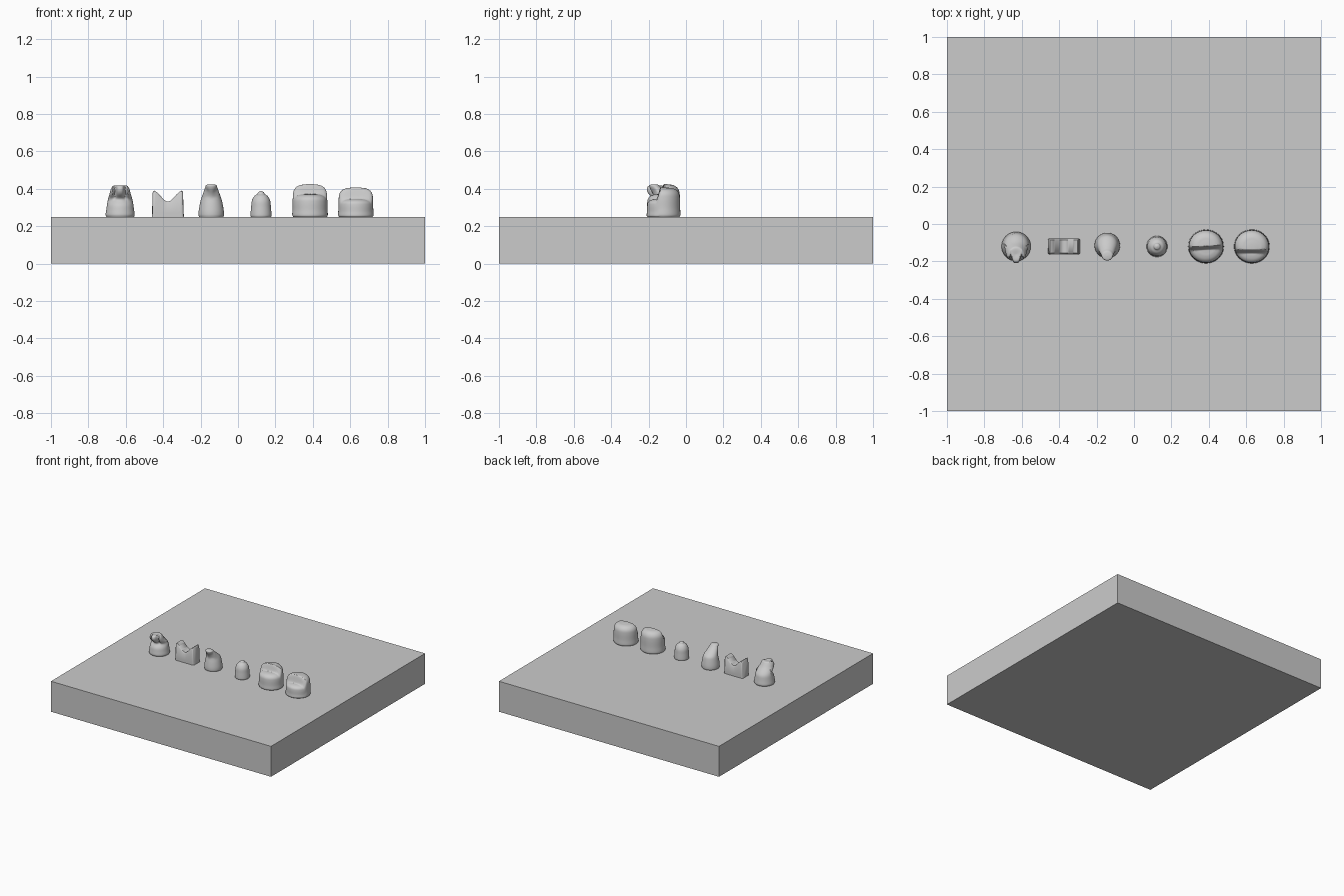
import bpy, bmesh, math

if "Cube" in bpy.data.objects:
    bpy.data.objects.remove(bpy.data.objects["Cube"])

BASE = 0.25
ROW_Y = -0.12


def smooth(a, b, t):
    t = max(0.0, min(1.0, (t - a) / (b - a)))
    return t * t * (3 - 2 * t)


def curve(pts, steps=6):
    # Catmull-Rom through (radius, height) points
    out = []
    p = [pts[0]] + pts + [pts[-1]]
    for i in range(1, len(p) - 2):
        for s in range(steps):
            t = s / steps
            out.append(tuple(0.5 * (2 * b + (c - a) * t + (2 * a - 5 * b + 4 * c - d) * t * t
                                    + (3 * b - a - 3 * c + d) * t ** 3)
                             for a, b, c, d in zip(p[i - 1], p[i], p[i + 1], p[i + 2])))
    return out + [pts[-1]]


def loft(name, x, y, profile, deform, sides=56):
    bm = bmesh.new()
    rings = []
    for r, z in curve(profile):
        ring = []
        for i in range(sides):
            a = 2 * math.pi * i / sides
            px, py, pz = deform(r * math.cos(a), r * math.sin(a), z)
            ring.append(bm.verts.new((x + px, y + py, BASE + pz)))
        rings.append(ring)
    for lo, hi in zip(rings, rings[1:]):
        for i in range(sides):
            j = (i + 1) % sides
            bm.faces.new((lo[i], lo[j], hi[j], hi[i]))
    bm.faces.new(rings[-1])
    bm.faces.new(rings[0][::-1])
    finish(name, bm, 50)


def finish(name, bm, angle):
    bmesh.ops.recalc_face_normals(bm, faces=bm.faces)
    mesh = bpy.data.meshes.new(name)
    bm.to_mesh(mesh)
    bm.free()
    ob = bpy.data.objects.new(name, mesh)
    bpy.context.collection.objects.link(ob)
    bpy.ops.object.select_all(action='DESELECT')
    ob.select_set(True)
    bpy.context.view_layer.objects.active = ob
    bpy.ops.object.shade_smooth_by_angle(angle=math.radians(angle))


# Square slab
bpy.ops.mesh.primitive_cube_add(size=1, location=(0, 0, BASE / 2))
slab = bpy.context.object
slab.name = "base_slab"
slab.scale = (2, 2, BASE)


# Broad claw with a three-lobed front lip
def lobed(x, y, z):
    k = smooth(0.07, 0.16, z)
    y -= 0.042 * k
    if y < 0:
        groove = math.exp(-((abs(x) - 0.028) / 0.009) ** 2)
        y += 0.03 * groove * smooth(0.08, 0.13, z) * smooth(0.01, 0.06, -y)
        y += 0.022 * math.exp(-((z - 0.095) / 0.02) ** 2)
    return x, y, z


loft("lobed_claw", -0.63, ROW_Y,
     [(0.074, 0), (0.078, 0.012), (0.074, 0.04), (0.066, 0.09), (0.056, 0.125),
      (0.048, 0.152), (0.034, 0.167), (0.002, 0.165)], lobed)

# Rectangular block with a saddle-shaped top
bm = bmesh.new()
rows = []
n = 24
for i in range(n + 1):
    u = -1 + 2 * i / n
    px = u * 0.083
    top = 0.083 + 0.058 * smooth(0.08, 1.0, abs(u)) ** 0.8
    if abs(u) > 0.96:
        top -= 0.008
    w = 0.043 if abs(u) < 0.96 else 0.037
    sx = -0.375 + px * 0.97
    section = [(-w, 0, 1.03), (-w, 0.02, 1), (-w * 0.97, top - 0.012, 0.98), (-w * 0.8, top, 0.97),
               (w * 0.8, top, 0.97), (w * 0.97, top - 0.012, 0.98), (w, 0.02, 1), (w, 0, 1.03)]
    rows.append([bm.verts.new((-0.375 + px * s, ROW_Y + py, BASE + pz)) for py, pz, s in section])
for a, b in zip(rows, rows[1:]):
    for j in range(8):
        k = (j + 1) % 8
        bm.faces.new((a[j], a[k], b[k], b[j]))
bm.faces.new(rows[0])
bm.faces.new(rows[-1])
finish("saddle_block", bm, 50)


# Tapered cone with a forward-curving beak
def beak(x, y, z):
    k = smooth(0.09, 0.175, z)
    y = y * (1 - 0.1 * k) - 0.055 * k
    if z > 0.10:
        x *= 1 - 0.35 * smooth(0, 0.03, -y - 0.035) * (1 - smooth(0.13, 0.17, z))
    return x, y, z


loft("hooked_cone", -0.143, -0.115,
     [(0.065, 0), (0.068, 0.012), (0.066, 0.04), (0.056, 0.09), (0.042, 0.13),
      (0.034, 0.155), (0.026, 0.17), (0.002, 0.174)], beak)

# Small bullet with a pointed tip
loft("small_bullet", 0.123, ROW_Y,
     [(0.053, 0), (0.056, 0.01), (0.053, 0.05), (0.049, 0.085), (0.036, 0.11),
      (0.020, 0.122), (0.014, 0.132), (0.001, 0.137)], lambda x, y, z: (x, y, z))


# Two domes whose front part steps down to a lower arched shelf
def stepped(edge, low, tilt):
    def deform(x, y, z):
        k = smooth(edge - 0.012, edge + 0.012, y - tilt * x)
        return x, y * 0.95, z * (low + (1 - low) * k)
    return deform


for name, x, h, edge, low, tilt in (("stepped_dome_large", 0.385, 0.175, -0.008, 0.70, 0.06),
                                    ("stepped_dome_small", 0.63, 0.157, -0.028, 0.62, 0.0)):
    loft(name, x, ROW_Y,
         [(0.090, 0), (0.095, 0.07 * h), (0.093, 0.3 * h), (0.092, 0.6 * h), (0.088, 0.78 * h),
          (0.075, 0.90 * h), (0.055, 0.965 * h), (0.036, 0.985 * h), (0.018, 0.997 * h),
          (0.001, h)], stepped(edge, low, tilt))
